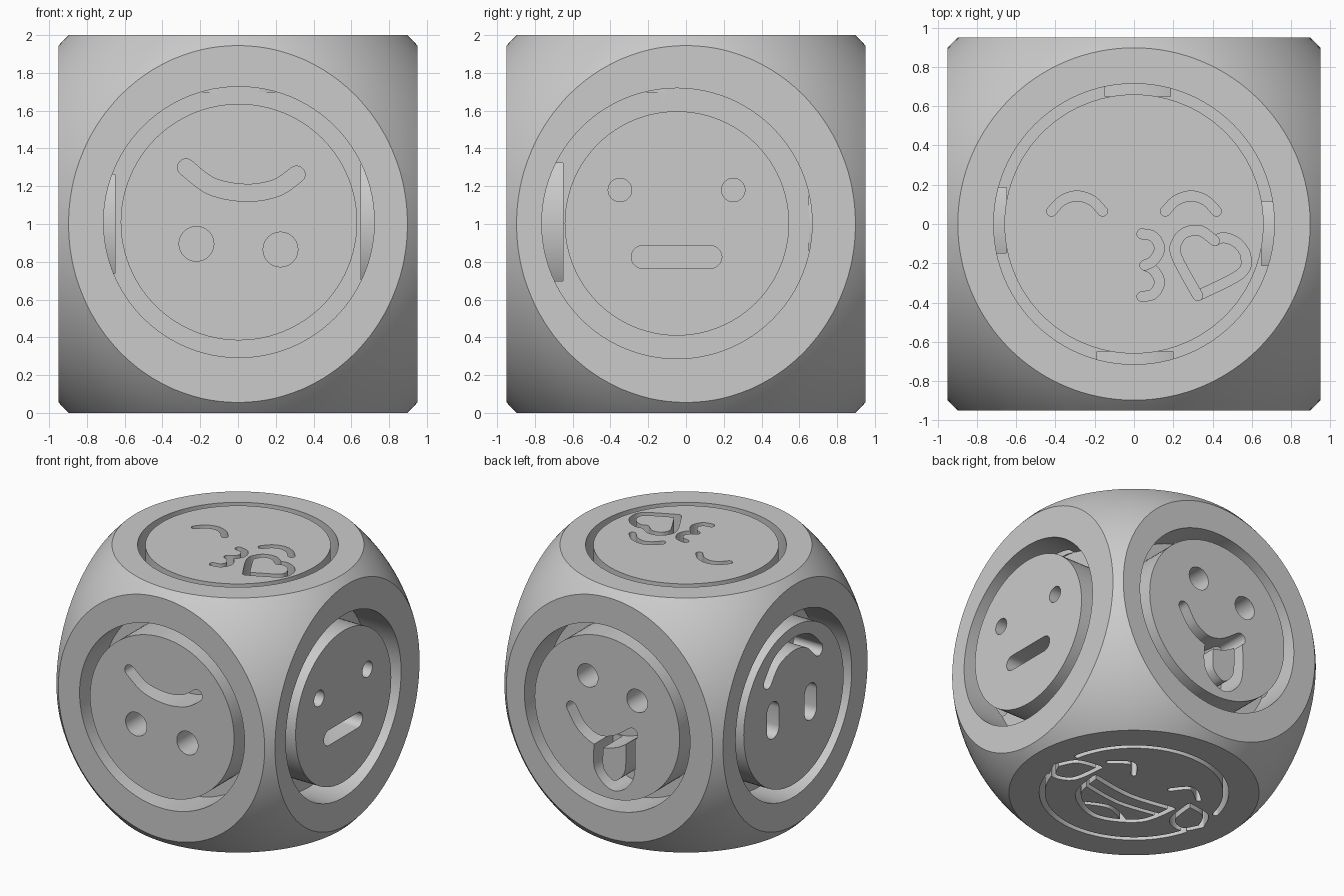
import bpy, bmesh
from math import sin, cos, pi, radians
from mathutils import Vector as V

cube = bpy.data.objects.get("Cube")
if cube:
    bpy.data.objects.remove(cube, do_unlink=True)

HX, HZ = 0.95, 1.0
GROOVE, DETAIL = 0.3, 0.25

grey = bpy.data.materials.new("light_grey")
grey.use_nodes = True
colour = (0.6, 0.6, 0.6, 1)
grey.diffuse_color = colour
grey.node_tree.nodes["Principled BSDF"].inputs["Base Color"].default_value = colour


def add_object(name, bm):
    """Turn a closed bmesh into an object with faces pointing outward."""
    bm.normal_update()
    if bm.calc_volume(signed=True) < 0:
        bmesh.ops.reverse_faces(bm, faces=bm.faces[:])
    mesh = bpy.data.meshes.new(name)
    bm.to_mesh(mesh)
    bm.free()
    mesh.materials.append(grey)
    ob = bpy.data.objects.new(name, mesh)
    bpy.context.scene.collection.objects.link(ob)
    return ob


# Path helpers in the plane of one die face
def smooth(pts, steps=10):
    """Catmull-Rom path through a few points."""
    p = [V(q) for q in pts]
    p = [p[0]] + p + [p[-1]]
    out = []
    for a, b, c, d in zip(p, p[1:], p[2:], p[3:]):
        for k in range(steps):
            t = k / steps
            out.append(0.5 * (2 * b + (c - a) * t + (2 * a - 5 * b + 4 * c - d) * t * t
                              + (3 * b - a - 3 * c + d) * t ** 3))
    return out + [p[-1]]


def circle(c, r, n=96):
    return [V((c[0] + r * cos(2 * pi * i / n), c[1] + r * sin(2 * pi * i / n))) for i in range(n)]


def arc(r, start, end, n=60):
    angles = [radians(start + (end - start) * i / n) for i in range(n + 1)]
    return [V((r * cos(t), r * sin(t))) for t in angles]


def sides(path, r):
    """Offset an open path to its left and right."""
    left, right = [], []
    for i, q in enumerate(path):
        t = (path[min(i + 1, len(path) - 1)] - path[max(i - 1, 0)]).normalized()
        off = V((-t.y, t.x)) * r
        left.append(q + off)
        right.append(q - off)
    return left, right


def cap(c, start):
    """Half circle round c, clockwise from start."""
    d = start - c
    side = V((d.y, -d.x))
    return [c + d * cos(pi * k / 10) + side * sin(pi * k / 10) for k in range(1, 10)]


class Face:
    """Cutters placed on one side of the die."""

    def __init__(self, centre, right, up):
        self.c, self.r, self.u = V(centre), V(right), V(up)
        self.n = self.r.cross(self.u)

    def row(self, bm, loop, depth):
        return [bm.verts.new(self.c + self.r * q[0] + self.u * q[1] - self.n * depth) for q in loop]

    def solid(self, loop, depth=DETAIL):
        bm = bmesh.new()
        top = self.row(bm, loop, -0.05)
        low = self.row(bm, loop, depth)
        bm.faces.new(top)
        bm.faces.new(low[::-1])
        for i in range(len(loop)):
            bm.faces.new((top[i - 1], low[i - 1], low[i], top[i]))
        cutters.append(add_object("cutter", bm))

    def ring(self, c, outer, inner):
        bm = bmesh.new()
        a, b = circle(c, outer), circle(c, inner)
        rows = [self.row(bm, loop, d)
                for loop, d in ((a, -0.05), (b, -0.05), (b, GROOVE), (a, GROOVE))]
        for k in range(4):
            for i in range(len(a)):
                bm.faces.new((rows[k - 1][i - 1], rows[k - 1][i], rows[k][i], rows[k][i - 1]))
        cutters.append(add_object("cutter", bm))

    def stroke(self, path, r, depth=DETAIL):
        path = [V(q) for q in path]
        a, b = sides(path, r)
        self.solid(a + cap(path[-1], a[-1]) + b[::-1] + cap(path[0], b[0]), depth)

    def dot(self, c, r):
        self.solid(circle(c, r, 40))


cutters = []

# Rounded die body: ball sliced flat on six sides
bm = bmesh.new()
bmesh.ops.create_uvsphere(bm, u_segments=128, v_segments=64, radius=1.376)
for axis in range(3):
    for s in (-1, 1):
        n = V((0, 0, 0))
        n[axis] = s
        cut = bmesh.ops.bisect_plane(bm, geom=bm.verts[:] + bm.edges[:] + bm.faces[:],
                                     plane_co=n, plane_no=n, clear_outer=True)
        rim = [g for g in cut["geom_cut"] if isinstance(g, bmesh.types.BMEdge)]
        bmesh.ops.edgeloop_fill(bm, edges=rim)
for v in bm.verts:
    v.co = V((v.co.x * HX, v.co.y * HX, v.co.z * HZ + HZ))
bm.normal_update()
bmesh.ops.recalc_face_normals(bm, faces=bm.faces[:])
body = add_object("die_body", bm)

front = Face((0, -HX, HZ), (1, 0, 0), (0, 0, 1))
left = Face((HX, 0, HZ), (0, 1, 0), (0, 0, 1))
back = Face((0, HX, HZ), (-1, 0, 0), (0, 0, 1))
right = Face((-HX, 0, HZ), (0, -1, 0), (0, 0, 1))
top = Face((0, 0, 2 * HZ), (1, 0, 0), (0, 1, 0))
under = Face((0, 0, 0), (-1, 0, 0), (0, 1, 0))

# Front: upside-down smiling face
front.ring((0.005, 0.01), 0.717, 0.626)
front.dot((-0.22, -0.105), 0.092)
front.dot((0.225, -0.135), 0.092)
front.stroke(smooth([(-0.275, 0.3), (-0.14, 0.2), (0.04, 0.165), (0.2, 0.19), (0.31, 0.262)]), 0.045)

# Left: neutral face
left.ring((-0.048, 0.003), 0.716, 0.594)
left.dot((-0.35, 0.18), 0.062)
left.dot((0.25, 0.18), 0.062)
left.stroke([(-0.23, -0.175), (0.13, -0.175)], 0.06)

# Back: tongue out
back.ring((-0.02, 0), 0.72, 0.63)
back.dot((-0.19, 0.285), 0.09)
back.dot((0.24, 0.2), 0.09)
back.stroke(smooth([(-0.33, 0), (-0.24, -0.13), (-0.1, -0.2), (0.05, -0.17), (0.2, -0.07)]), 0.045)
back.stroke(smooth([(-0.09, -0.2), (-0.09, -0.42), (0.04, -0.52), (0.17, -0.4), (0.18, -0.1)]), 0.04, 0.24)

# Right: tall eyes and arched mouth
right.ring((-0.02, 0), 0.72, 0.62)
for x, z in ((-0.277, -0.02), (0.19, -0.05)):
    right.stroke([(x, z - 0.07), (x, z + 0.07)], 0.075)
right.stroke(smooth([(-0.34, 0.3), (-0.22, 0.43), (-0.02, 0.48), (0.16, 0.44), (0.29, 0.32)]), 0.05)

# Top: closed eyes, puckered lips and a heart
top.ring((0, 0), 0.715, 0.66)
for x in (-0.29, 0.29):
    top.stroke(smooth([(x - 0.13, 0.065), (x - 0.075, 0.12), (x, 0.143),
                       (x + 0.075, 0.12), (x + 0.13, 0.065)]), 0.025)
lip = [(0.04, -0.05), (0.1, -0.065), (0.13, -0.125), (0.1, -0.185), (0.055, -0.21)]
top.stroke(smooth(lip), 0.025)
top.stroke(smooth([(x, -0.42 - y) for x, y in lip]), 0.025, 0.24)
tip, notch = (0.325, -0.365), (0.41, -0.085)
top.stroke(smooth([tip, (0.215, -0.16), (0.225, -0.08), (0.27, -0.04), (0.34, -0.035), notch]), 0.025)
top.stroke(smooth([notch, (0.46, -0.07), (0.53, -0.1), (0.57, -0.17), (0.54, -0.255), tip]), 0.025, 0.24)

# Underside: tears of laughter and an open mouth
for start, end in ((12, 168), (197, 343)):
    under.stroke(arc(0.66, start, end), 0.02, 0.26)
for s in (-1, 1):
    under.stroke(smooth([(s * 0.17, 0.2), (s * 0.28, 0.31), (s * 0.42, 0.22)]), 0.02)
    under.stroke(smooth([(s * 0.42, 0.12), (s * 0.6, 0.08), (s * 0.68, -0.06)]), 0.02)
    under.stroke(smooth([(s * 0.42, 0.12), (s * 0.46, -0.12), (s * 0.6, -0.18), (s * 0.68, -0.06)]), 0.02, 0.24)
under.stroke(smooth([(0.36, 0), (0, -0.05), (-0.36, 0)]), 0.02)
under.stroke(smooth([(0.36, 0), (0.29, -0.28), (0, -0.43), (-0.29, -0.28), (-0.36, 0)]), 0.02, 0.24)
under.stroke(smooth([(0.34, -0.13), (0, -0.18), (-0.34, -0.13)]), 0.018, 0.23)
under.stroke(smooth([(0.2, -0.35), (0, -0.27), (-0.2, -0.35)]), 0.018, 0.23)


# Engrave the body one cutter at a time
def volume(mesh):
    bm = bmesh.new()
    bm.from_mesh(mesh)
    size = bm.calc_volume(signed=True)
    bm.free()
    return size


for tool in cutters:
    before = volume(body.data)
    mod = body.modifiers.new("engrave", 'BOOLEAN')
    mod.operation = 'DIFFERENCE'
    mod.object = tool
    for solver in ('EXACT', 'MANIFOLD'):
        mod.solver = solver
        bpy.context.view_layer.update()
        graph = bpy.context.evaluated_depsgraph_get()
        baked = bpy.data.meshes.new_from_object(body.evaluated_get(graph))
        if 0.9 * before < volume(baked) < before:
            body.data = baked
            break
    body.modifiers.clear()
    bpy.data.objects.remove(tool, do_unlink=True)

# Smooth rounded walls, crisp edges
bpy.ops.object.select_all(action='DESELECT')
body.select_set(True)
bpy.context.view_layer.objects.active = body
bpy.ops.object.shade_smooth_by_angle(angle=radians(20))
